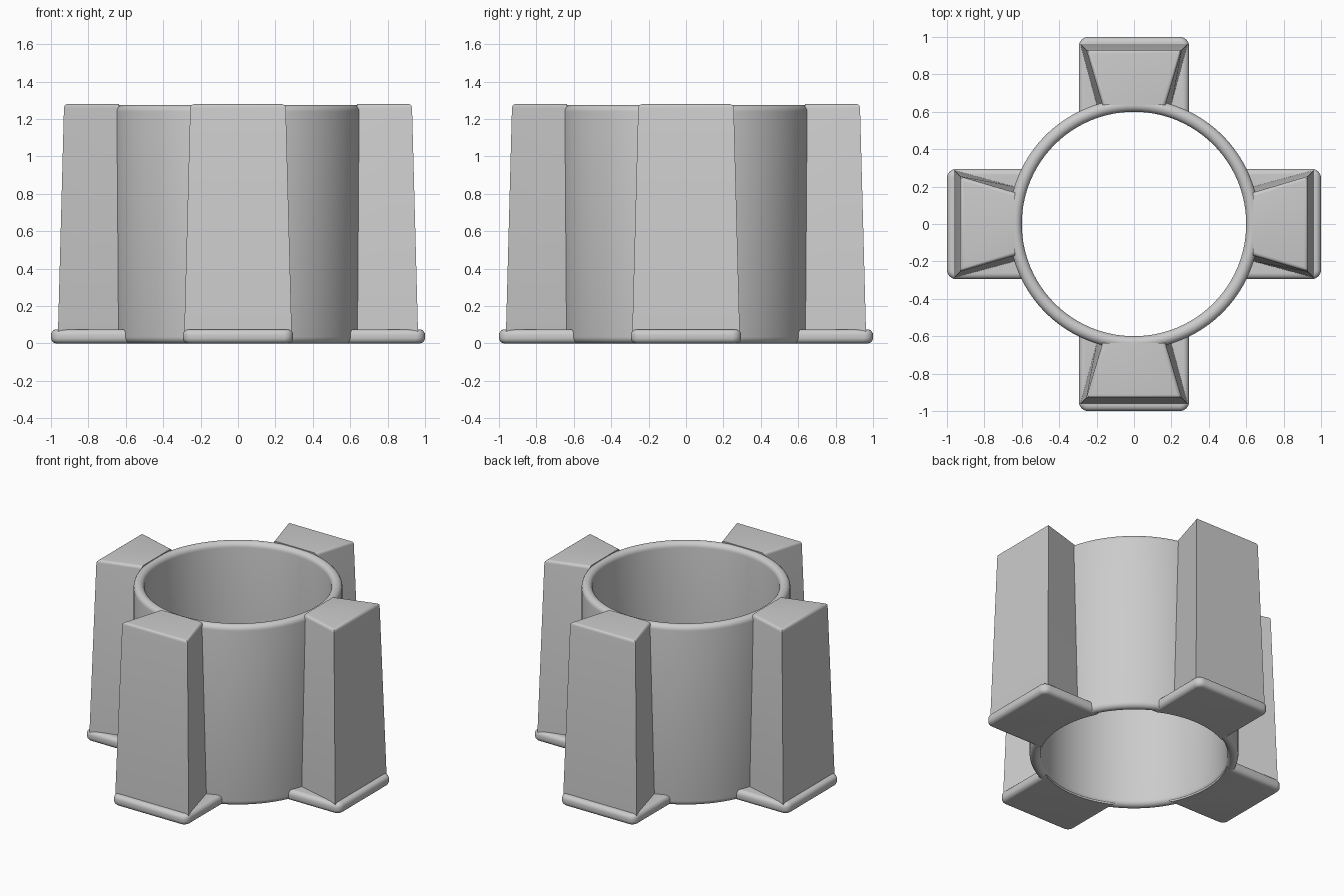
import bpy, bmesh, math
from mathutils import Matrix

if "Cube" in bpy.data.objects:
    bpy.data.objects.remove(bpy.data.objects["Cube"])

INNER, OUTER, TOP = 0.6, 0.67, 1.275

grey = bpy.data.materials.new("plain grey")
grey.use_nodes = True
colour = (0.6, 0.6, 0.6, 1)
grey.diffuse_color = colour
grey.node_tree.nodes["Principled BSDF"].inputs["Base Color"].default_value = colour


def finish(bm, name, turn=0):
    """Turn the mesh about the z axis and make it a smooth-shaded object."""
    bmesh.ops.recalc_face_normals(bm, faces=bm.faces)
    bm.transform(Matrix.Rotation(turn, 4, "Z"))
    mesh = bpy.data.meshes.new(name)
    bm.to_mesh(mesh)
    bm.free()
    mesh.materials.append(grey)
    obj = bpy.data.objects.new(name, mesh)
    bpy.context.collection.objects.link(obj)
    bpy.ops.object.select_all(action="DESELECT")
    obj.select_set(True)
    bpy.context.view_layer.objects.active = obj
    bpy.ops.object.shade_smooth_by_angle(angle=math.radians(35))


def build_sleeve():
    """Open tube with fully rounded rims, lathed from its wall profile."""
    r, mid, steps = (OUTER - INNER) / 2, (OUTER + INNER) / 2, 10
    profile = []
    for centre, start in ((TOP - r, 0), (r, math.pi)):
        for i in range(steps + 1):
            a = start + math.pi * i / steps
            profile.append((mid + r * math.cos(a), 0, centre + r * math.sin(a)))
    bm = bmesh.new()
    verts = [bm.verts.new(p) for p in profile]
    edges = [bm.edges.new((v, verts[i - 1])) for i, v in enumerate(verts)]
    bmesh.ops.spin(bm, geom=verts + edges, cent=(0, 0, 0), axis=(0, 0, 1),
                   angle=math.tau, steps=96)
    bmesh.ops.remove_doubles(bm, verts=bm.verts, dist=1e-4)
    finish(bm, "sleeve")


def build_fin(name, turn):
    """Tapered wedge, wide at the outside, leaning in towards the top."""
    bm = bmesh.new()
    rings = []
    for z, near, far, near_half, far_half in ((0.04, 0.637, 0.963, 0.2, 0.288),
                                              (1.28, 0.637, 0.93, 0.168, 0.255)):
        outline = ((-near_half, -near), (-far_half, -far),
                   (far_half, -far), (near_half, -near))
        rings.append([bm.verts.new((x, y, z)) for x, y in outline])
    low, high = rings
    bm.faces.new(low)
    bm.faces.new(high)
    for i in range(4):
        bm.faces.new((low[i - 1], low[i], high[i], high[i - 1]))
    rim = [bm.edges.get((high[i], high[i + 1])) for i in range(3)]
    bmesh.ops.bevel(bm, geom=rim, offset=0.02, segments=4, profile=0.5,
                    affect="EDGES")
    finish(bm, name, turn)


def build_foot(name, turn):
    """Rounded plate whose inner end follows the sleeve wall."""
    half, reach, corner, radius = 0.295, 1.0, 0.05, INNER + 0.008
    limit = math.asin(half / radius)
    outline = []
    for i in range(17):
        a = limit * (1 - i / 8)
        outline.append((radius * math.sin(a), -radius * math.cos(a)))
    for side, start in ((-1, math.pi), (1, 1.5 * math.pi)):
        for i in range(7):
            a = start + math.pi / 2 * i / 6
            outline.append((side * (half - corner) + corner * math.cos(a),
                            corner - reach + corner * math.sin(a)))
    bm = bmesh.new()
    base = bm.faces.new([bm.verts.new((x, y, 0)) for x, y in outline])
    top = bmesh.ops.extrude_face_region(bm, geom=[base], use_keep_orig=True)
    bmesh.ops.translate(bm, vec=(0, 0, 0.075),
                        verts=[g for g in top["geom"] if isinstance(g, bmesh.types.BMVert)])
    bmesh.ops.recalc_face_normals(bm, faces=bm.faces)

    def outside(edge):
        a, b = (v.co for v in edge.verts)
        return abs(a.z - b.z) < 1e-4 and ((a + b) / 2).xy.length > radius + 0.01

    bmesh.ops.bevel(bm, geom=[e for e in bm.edges if outside(e)], offset=0.03,
                    segments=5, profile=0.5, affect="EDGES")
    finish(bm, name, turn)


build_sleeve()
for i, place in enumerate(("front", "left", "back", "right")):
    build_fin(place + "_fin", i * math.pi / 2)
    build_foot(place + "_foot", i * math.pi / 2)
